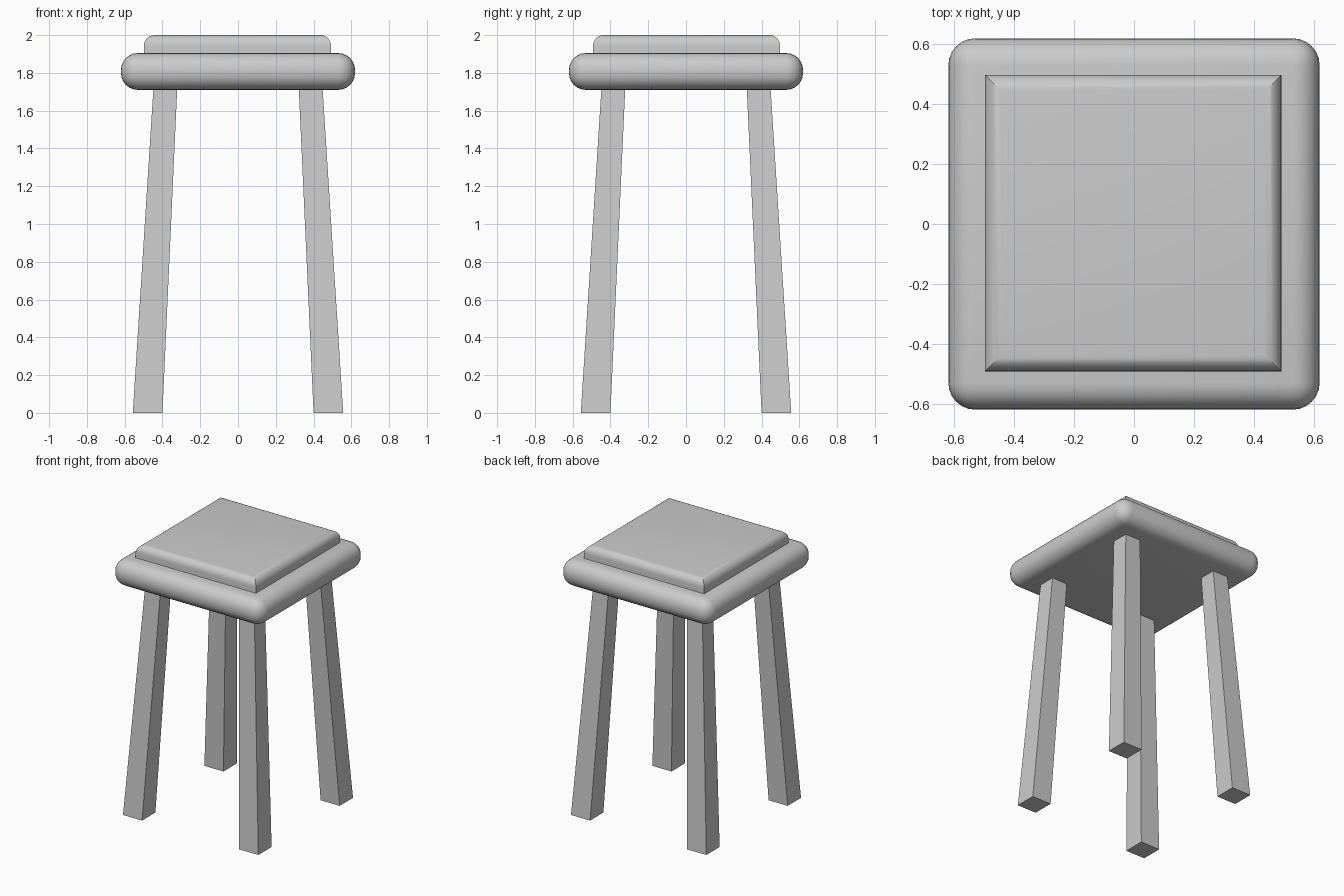
import bpy, bmesh, math

if "Cube" in bpy.data.objects:
    bpy.data.objects.remove(bpy.data.objects["Cube"])


def make_object(name, bm):
    mesh = bpy.data.meshes.new(name)
    bmesh.ops.recalc_face_normals(bm, faces=bm.faces)
    bm.to_mesh(mesh)
    bm.free()
    obj = bpy.data.objects.new(name, mesh)
    bpy.context.collection.objects.link(obj)
    return obj


def box(half, z0, z1, cx=0.0, cy=0.0):
    bm = bmesh.new()
    bmesh.ops.create_cube(bm, size=1)
    for v in bm.verts:
        v.co = (cx + v.co.x * 2 * half, cy + v.co.y * 2 * half,
                z1 if v.co.z > 0 else z0)
    return bm


def bevel(bm, edges, radius, segments):
    bmesh.ops.bevel(bm, geom=edges, offset=radius, offset_type='OFFSET',
                    segments=segments, profile=0.5, affect='EDGES')


def smooth(obj):
    bpy.ops.object.select_all(action='DESELECT')
    obj.select_set(True)
    bpy.context.view_layer.objects.active = obj
    bpy.ops.object.shade_smooth_by_angle(angle=math.radians(30))


# Seat slab, rounded on every edge
bm = box(0.62, 1.71, 1.905)
bevel(bm, bm.edges[:], 0.09, 6)
smooth(make_object("seat", bm))

# Raised pad, only the top rim rounded so the corners are mitred
bm = box(0.495, 1.89, 2.0, -0.003, 0.003)
bevel(bm, [e for e in bm.edges if all(v.co.z > 1.95 for v in e.verts)], 0.055, 6)
smooth(make_object("seat_pad", bm))

# Four splayed, tapering square legs
for side, sx in (("left", -1), ("right", 1)):
    for end, sy in (("front", -1), ("back", 1)):
        bm = box(0.5, 0.0, 1.715)
        for v in bm.verts:
            inner, outer = (0.322, 0.448) if v.co.z > 1 else (0.40, 0.557)
            v.co.x = sx * (outer if v.co.x > 0 else inner)
            v.co.y = sy * (outer if v.co.y > 0 else inner)
        make_object(f"{end}_{side}_leg", bm)
